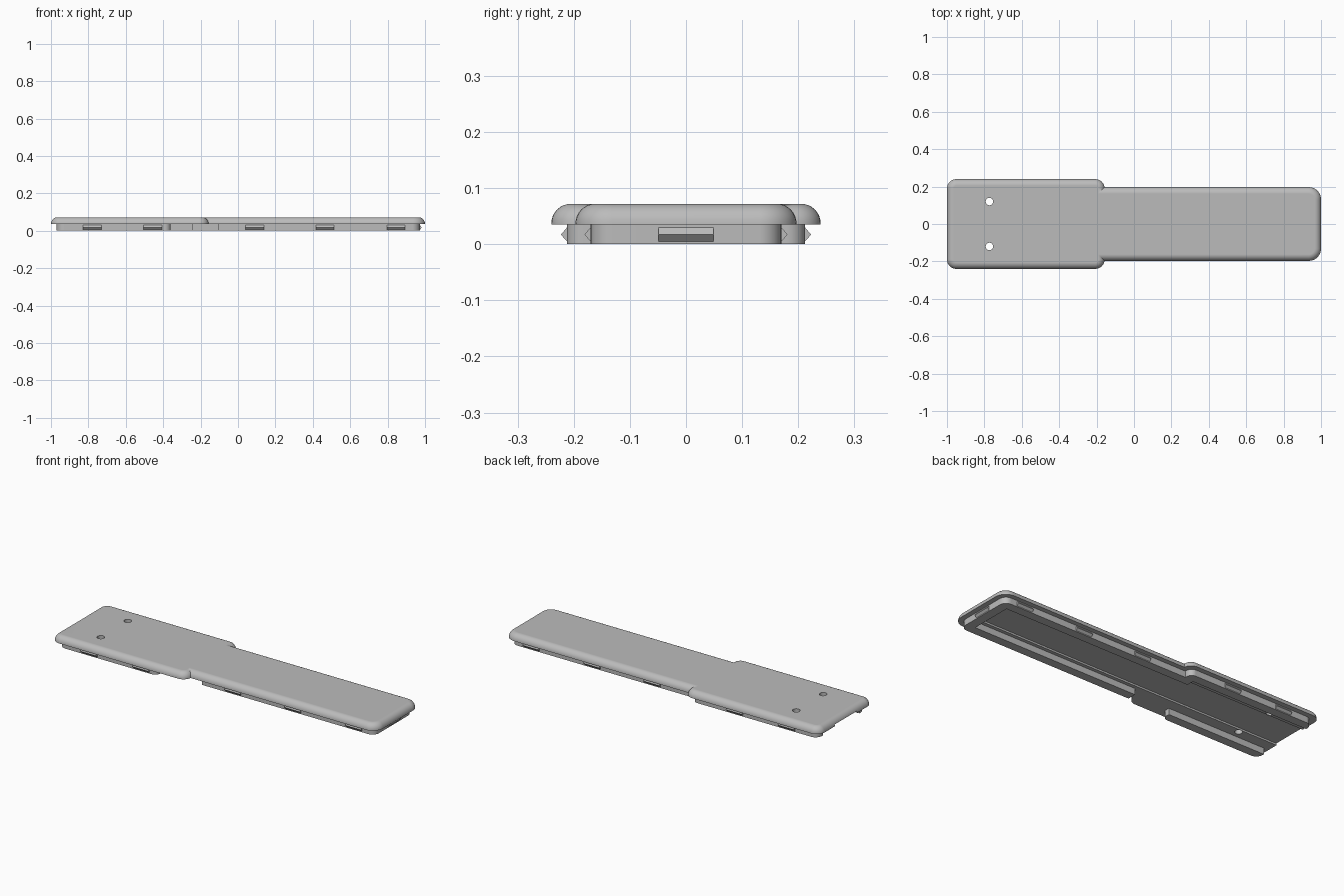
import bpy, bmesh
from math import sin, cos, radians, pi

if "Cube" in bpy.data.objects:
    bpy.data.objects.remove(bpy.data.objects["Cube"])

grey = bpy.data.materials.new("light_grey")
grey.use_nodes = True
grey.diffuse_color = (0.5, 0.5, 0.5, 1)
grey.node_tree.nodes["Principled BSDF"].inputs["Base Color"].default_value = (0.5, 0.5, 0.5, 1)

SEAM, TOP, ROLL = 0.035, 0.072, 0.035   # lid underside, lid top, edge rounding


def arc(cx, cy, r, start, end, steps=8):
    angles = [radians(start + (end - start) * i / steps) for i in range(steps + 1)]
    return [(cx + r * cos(a), cy + r * sin(a)) for a in angles]


def rounded_rect(x0, x1, y0, y1, r):
    return (arc(x1 - r, y1 - r, r, 0, 90) + arc(x0 + r, y1 - r, r, 90, 180)
            + arc(x0 + r, y0 + r, r, 180, 270) + arc(x1 - r, y0 + r, r, 270, 360))


def loft(name, loops):
    """Skin a stack of (outline, z) loops and cap both ends."""
    bm = bmesh.new()
    rings = [[bm.verts.new((x, y, z)) for x, y in outline] for outline, z in loops]
    for a, b in zip(rings, rings[1:]):
        for i in range(len(a)):
            j = (i + 1) % len(a)
            bm.faces.new((a[i], a[j], b[j], b[i]))
    bm.faces.new(rings[0][::-1])
    bm.faces.new(rings[-1])
    bmesh.ops.recalc_face_normals(bm, faces=bm.faces)
    mesh = bpy.data.meshes.new(name)
    bm.to_mesh(mesh)
    bm.free()
    mesh.materials.append(grey)
    obj = bpy.data.objects.new(name, mesh)
    bpy.context.collection.objects.link(obj)
    return obj


def prism(name, outline, z0, z1):
    return loft(name, [(outline, z0), (outline, z1)])


def activate(obj):
    bpy.ops.object.select_all(action='DESELECT')
    obj.select_set(True)
    bpy.context.view_layer.objects.active = obj


def combine(target, tool, operation):
    activate(target)
    mod = target.modifiers.new(operation, 'BOOLEAN')
    mod.operation, mod.object, mod.solver = operation, tool, 'EXACT'
    bpy.ops.object.modifier_apply(modifier=mod.name)
    bpy.data.objects.remove(tool)


def smooth(obj):
    activate(obj)
    bpy.ops.object.shade_smooth_by_angle(angle=radians(30))
    mod = obj.modifiers.new("clean_shading", 'WEIGHTED_NORMAL')
    mod.keep_sharp = True


def slab(name, x0, x1, half, r):
    """Plate with rounded corners and a rolled top edge."""
    loops = [(rounded_rect(x0, x1, -half, half, r), SEAM)]
    for i in range(9):
        a = pi / 2 * i / 8
        d = ROLL * (1 - cos(a))
        loops.append((rounded_rect(x0 + d, x1 - d, d - half, half - d, r - d),
                      TOP - ROLL + ROLL * sin(a)))
    return loft(name, loops)


# Lid: wide and narrow plates joined, with two holes and a shallow recess below
lid = slab("lid", -1, -0.157, 0.24, 0.05)
combine(lid, slab("narrow_plate", -0.4, 1, 0.197, 0.065), 'UNION')
for side in (-1, 1):
    combine(lid, prism("hole", arc(-0.773, side * 0.12, 0.02, 0, 345, 23), 0, 0.1), 'DIFFERENCE')
recess = [(-1.1, -0.1), (0.9, -0.1), (0.9, 0.1), (-1.1, 0.1)]
combine(lid, prism("recess", recess, 0.02, SEAM + 0.01), 'DIFFERENCE')
smooth(lid)

# Rim: runs around the narrow end and along the back, stepping out at the wide part
rim = ([(-0.107, -0.17)]
       + arc(0.932, -0.13, 0.04, -90, 0) + arc(0.932, 0.13, 0.04, 0, 90)
       + [(-0.188, 0.17)] + arc(-0.22, 0.18, 0.032, 0, 90)
       + arc(-0.93, 0.172, 0.04, 90, 180)
       + [(-0.97, 0.162), (-0.243, 0.162), (-0.243, 0.12), (0.92, 0.12),
          (0.92, -0.12), (-0.107, -0.12)])
smooth(prism("main_rim", rim, 0, SEAM + 0.002))

# Separate front rim on the wide part
front_rim = (arc(-0.93, -0.172, 0.04, 180, 270) + arc(-0.39, -0.182, 0.03, 270, 360)
             + [(-0.36, -0.162), (-0.97, -0.162)])
smooth(prism("front_rim", front_rim, 0, SEAM + 0.002))


def clip(name, x, y, nx, ny):
    """Wedge-shaped snap clip on a wall facing (nx, ny)."""
    def bar(out):
        pts = []
        for along, depth in ((-0.049, -0.005), (0.049, -0.005), (0.049, out), (-0.049, out)):
            pts.append((x + nx * depth - ny * along, y + ny * depth + nx * along))
        return pts
    loft(name, [(bar(0), 0.005), (bar(0.011), 0.017), (bar(0), 0.03)])


for label, side in (("front", -1), ("back", 1)):
    for i, x in enumerate((-0.78, -0.455, 0.09, 0.465, 0.845)):
        clip(f"{label}_clip_{i + 1}", x, side * (0.212 if x < -0.2 else 0.17), 0, side)
clip("end_clip", 0.972, 0, 1, 0)
